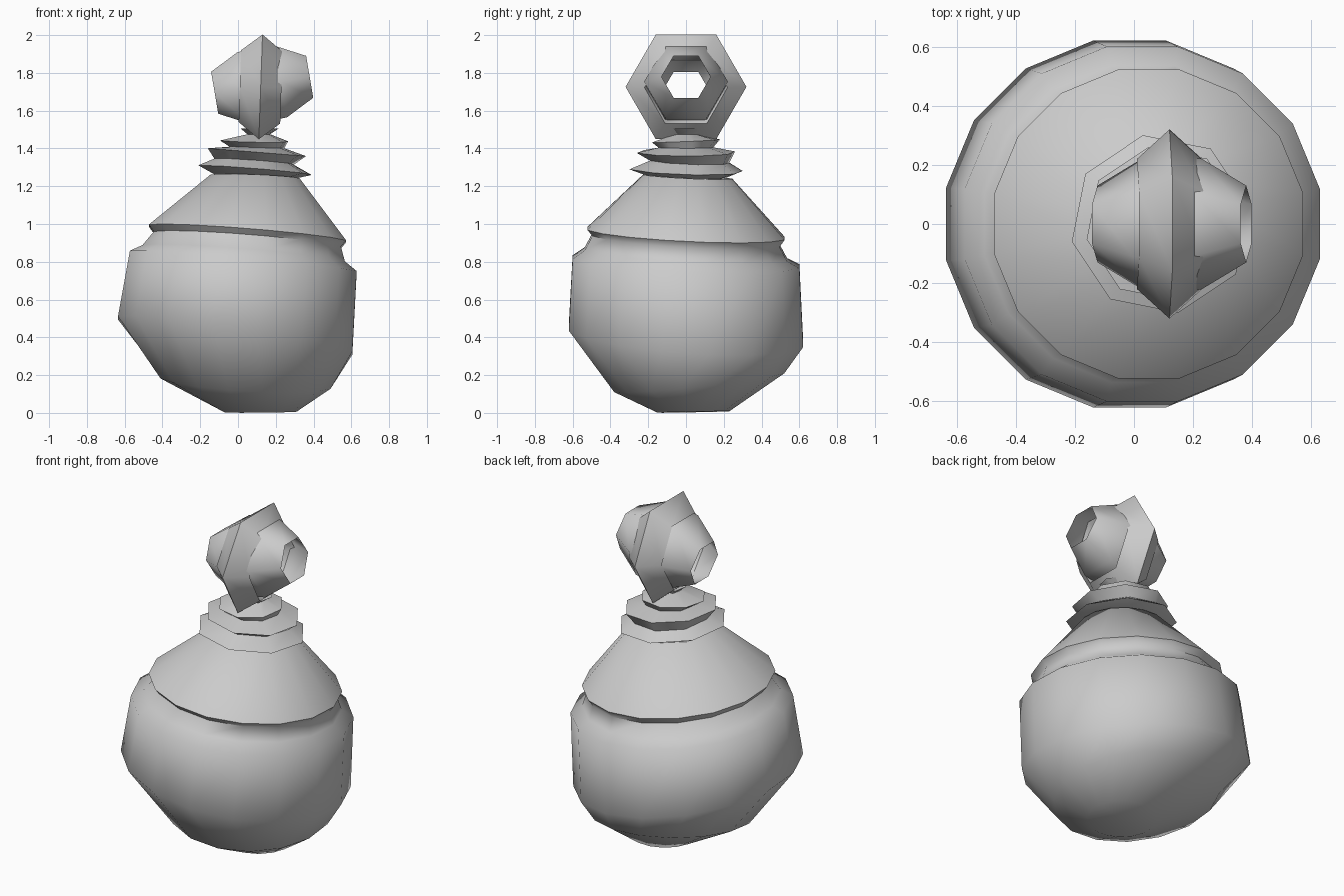
import bpy
from math import cos, sin, pi, radians

if "Cube" in bpy.data.objects:
    bpy.data.objects.remove(bpy.data.objects["Cube"], do_unlink=True)

# One plain grey for everything
grey = bpy.data.materials.new("plain_grey")
grey.use_nodes = True
tone = (0.6, 0.6, 0.6, 1)
grey.diffuse_color = tone
grey.node_tree.nodes["Principled BSDF"].inputs["Base Color"].default_value = tone


def skin(name, rings, caps=False, loop=False):
    """Bridge a list of equal vertex rings into one smooth-shaded object."""
    n = len(rings[0])
    count = len(rings)
    faces = []
    for i in range(count if loop else count - 1):
        a, b = i * n, (i + 1) % count * n
        for j in range(n):
            k = (j + 1) % n
            faces.append((a + j, a + k, b + k, b + j))
    if caps:
        faces.append(tuple(reversed(range(n))))
        faces.append(tuple(range((count - 1) * n, count * n)))
    mesh = bpy.data.meshes.new(name)
    mesh.from_pydata([v for ring in rings for v in ring], [], faces)
    mesh.materials.append(grey)
    obj = bpy.data.objects.new(name, mesh)
    bpy.context.collection.objects.link(obj)
    bpy.ops.object.select_all(action="DESELECT")
    obj.select_set(True)
    bpy.context.view_layer.objects.active = obj
    bpy.ops.object.shade_smooth_by_angle(angle=radians(62))
    return obj


def tilted_ring(sides, cx, cy, r, z, slope_x=0, slope_y=0):
    """Level ring around z, sheared so that it leans."""
    ring = []
    for i in range(sides):
        a = pi / 16 + 2 * pi * i / sides
        x, y = r * 1.02 * cos(a), r * 1.02 * sin(a)
        ring.append((cx + x, cy + y, z + slope_x * x + slope_y * y))
    return ring


def axle_ring(offset, r):
    """Hexagon around the x axis."""
    return [(offset, r * cos(pi * i / 3), r * sin(pi * i / 3)) for i in range(6)]


# Lopsided pot body: centre x, centre y, radius, height, lean x, lean y
body = [
    (.12, .04, .19, .005, .01, .02),
    (.04, .07, .45, .165, -.06, .11),
    (-.015, 0, .62, .41, -.15, -.07),
    (.028, 0, .60, .80, -.09, -.04),
    (.03, 0, .535, .84, -.08, -.055),
    (.05, 0, .495, .915, -.08, -.06),
    (.05, 0, .522, .95, -.08, -.05),
    (.09, .01, .235, 1.25, -.04, -.05),
]
skin("pot_body", [tilted_ring(16, *p) for p in body], caps=True)

# Neck with stacked flanges
neck = [
    (.09, 0, .21, 1.25, -.04, -.04),
    (.09, 0, .30, 1.285, -.08, -.03),
    (.085, .02, .21, 1.33, -.07, -.04),
    (.10, 0, .26, 1.38, -.08, 0),
    (.10, 0, .145, 1.405, -.03, 0),
    (.085, 0, .18, 1.44, -.02, .04),
    (.11, 0, .06, 1.475),
    (.115, 0, .10, 1.505),
]
skin("neck_flanges", [tilted_ring(8, *p) for p in neck], caps=True)

# Open barrel-shaped tube through the head
tube = skin("head_tube", [axle_ring(x, r) for x, r in
                          ((-.255, .13), (-.1, .222), (.1, .222), (.255, .13))])
tube.location = (.128, 0, 1.737)
tube.rotation_euler.y = radians(-9.5)

# Pointed hexagonal collar around the tube
collar = skin("head_collar", [axle_ring(x, r) for x, r in
                              ((-.11, .22), (0, .32), (.11, .22), (0, .16))], loop=True)
collar.location = (.12, 0, 1.726)
collar.rotation_euler.y = radians(2)

# Consistent outward faces
for obj in (tube, collar):
    obj.data.flip_normals()
